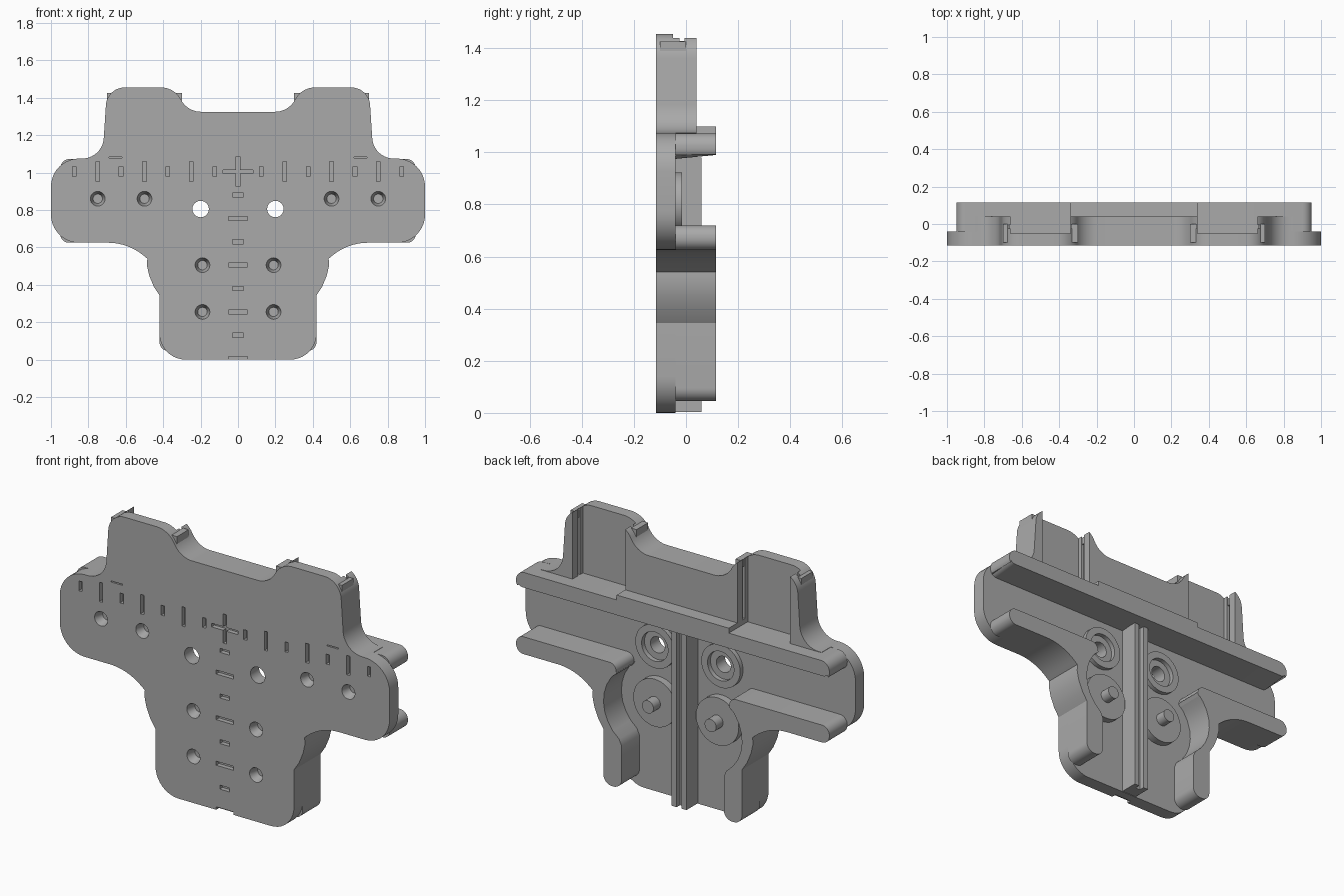
import bpy, bmesh, math
from mathutils import Vector, Matrix

cube = bpy.data.objects.get("Cube")
if cube:
    bpy.data.objects.remove(cube, do_unlink=True)

grey = bpy.data.materials.new("matte_grey")
grey.use_nodes = True
grey.diffuse_color = (0.4, 0.4, 0.4, 1)
grey.node_tree.nodes["Principled BSDF"].inputs["Base Color"].default_value = (0.4, 0.4, 0.4, 1)

FRONT, FACE, UPPER, BACK = -0.115, -0.04, 0.04, 0.115


def rounded(corners):
    """Turn (x, z, radius) corners into points with arcs."""
    out = []
    n = len(corners)
    for i, (x, z, r) in enumerate(corners):
        p = Vector((x, z))
        if r == 0:
            out.append(p)
            continue
        u = (Vector(corners[i - 1][:2]) - p).normalized()
        v = (Vector(corners[(i + 1) % n][:2]) - p).normalized()
        half = u.angle(v) / 2
        c = p + (u + v).normalized() * r / math.sin(half)
        a = p + u * r / math.tan(half) - c
        turn = a.angle_signed(p + v * r / math.tan(half) - c)
        for k in range(11):
            t = -turn * k / 10
            out.append(c + Vector((a.x * math.cos(t) - a.y * math.sin(t),
                                   a.x * math.sin(t) + a.y * math.cos(t))))
    return out


def mirrored(half):
    """Close a right-hand half outline across x = 0."""
    return half + [(-x, z, r) for x, z, r in reversed(half)]


def prism(bm, pts, y0, y1):
    f = bm.faces.new([bm.verts.new((p[0], y0, p[1])) for p in pts])
    ext = bmesh.ops.extrude_face_region(bm, geom=[f])["geom"]
    for v in ext:
        if isinstance(v, bmesh.types.BMVert):
            v.co.y = y1


def box(bm, x0, x1, y0, y1, z0, z1):
    prism(bm, [(x0, z0), (x1, z0), (x1, z1), (x0, z1)], y0, y1)


def disc(bm, x, z, r0, r1, y0, y1):
    m = Matrix.Translation((x, (y0 + y1) / 2, z)) @ Matrix.Rotation(-math.pi / 2, 4, 'X')
    bmesh.ops.create_cone(bm, cap_ends=True, segments=40, radius1=r0, radius2=r1,
                          depth=y1 - y0, matrix=m)


def finish(bm, name):
    bmesh.ops.recalc_face_normals(bm, faces=bm.faces[:])
    me = bpy.data.meshes.new(name)
    bm.to_mesh(me)
    bm.free()
    me.materials.append(grey)
    ob = bpy.data.objects.new(name, me)
    bpy.context.collection.objects.link(ob)
    return ob


def cut(ob, cutter):
    mod = ob.modifiers.new("cut", 'BOOLEAN')
    mod.operation, mod.solver, mod.object = 'DIFFERENCE', 'EXACT', cutter
    mod.use_self = True
    bpy.context.view_layer.update()
    me = bpy.data.meshes.new_from_object(ob.evaluated_get(bpy.context.evaluated_depsgraph_get()))
    ob.modifiers.clear()
    ob.data = me


# Shared upper edge of the outline, from the wing to the middle
crown = [(0.725, 1.075, 0.115), (0.70, 1.455, 0.1), (0.34, 1.455, 0.12), (0.27, 1.325, 0.12)]
# Shared lower edge, from the leg to the wing
hip = [(0.42, 0.345, 0), (0.45, 0.39, 0), (0.475, 0.45, 0), (0.486, 0.50, 0),
       (0.485, 0.54, 0), (0.59, 0.625, 0.3)]

# Front plate
bm = bmesh.new()
prism(bm, rounded(mirrored([(0.42, 0, 0.14)] + hip + [(1, 0.625, 0.15), (1, 1.075, 0.15)] + crown)),
      FRONT, FACE)
plate = finish(bm, "front_plate")

# Thicker upper panel
bm = bmesh.new()
prism(bm, rounded(mirrored([(0.85, 1.0, 0), (0.85, 1.075, 0)] + crown)), FACE, UPPER)
panel = finish(bm, "upper_panel")

# Two clip channels in the upper back
bm = bmesh.new()
for s in (-1, 1):
    box(bm, s * 0.34, s * 0.66, -0.05, 0.2, 1.072, 1.6)
    box(bm, s * 0.325, s * 0.675, -0.025, -0.005, 1.072, 1.6)
channels = finish(bm, "channel_cutter")
channels.hide_render = True

# Ruler marks, screw holes and through holes in the front
bm = bmesh.new()
DEEP = FRONT + 0.025
box(bm, -0.01, 0.01, -0.2, DEEP, 0.925, 1.085)
box(bm, -0.08, 0.08, -0.2, DEEP, 0.995, 1.015)
for s in (-1, 1):
    for i in range(1, 8):
        x = s * i * 0.125
        h = 0.027 if i % 2 else 0.053
        box(bm, x - 0.01, x + 0.01, -0.2, DEEP, 1.005 - h, 1.005 + h)
    box(bm, s * 0.62, s * 0.69, -0.2, DEEP, 1.078, 1.084)
    for x, z in ((0.75, 0.86), (0.5, 0.86), (0.19, 0.505), (0.19, 0.255)):
        disc(bm, s * x, z, 0.04, 0.025, FRONT - 0.002, FRONT + 0.05)
    disc(bm, s * 0.2, 0.805, 0.044, 0.044, -0.2, 0.1)
for i in range(1, 9):
    z = 1.005 - i * 0.125
    w = 0.03 if i % 2 else 0.052
    box(bm, -w, w, -0.2, DEEP, z - 0.011, z + 0.011)
marks = finish(bm, "marks_cutter")
marks.hide_render = True

cut(plate, channels)
cut(panel, channels)
cut(plate, marks)

# Horizontal rail across the back, with a raised middle and sloped underside
bm = bmesh.new()
prism(bm, rounded(mirrored([(0.95, 0.975, 0.04), (0.95, 1.073, 0.05),
                            (0.34, 1.073, 0), (0.34, 1.1, 0)])), FACE, BACK)
for v in bm.verts:
    if v.co.y > 0 and v.co.z < 0.99:
        v.co.z += 0.015
rail = finish(bm, "back_rail")

# Side walls that follow the wing, hip and leg
wall = [(0.42, 0.045, 0.05)] + hip + [(0.95, 0.625, 0.045), (0.95, 0.72, 0.045), (0.31, 0.72, 0.04)]
for i in range(9):
    a = math.radians(50 - i * 13)
    wall.append((0.19 + 0.23 * math.cos(a), 0.5 + 0.23 * math.sin(a), 0))
wall += [(0.31, 0.28, 0), (0.31, 0.045, 0.05)]
walls = []
for s, name in ((1, "left_wall"), (-1, "right_wall")):
    bm = bmesh.new()
    prism(bm, [(s * p.x, p.y) for p in rounded(wall)], FACE, BACK)
    walls.append(finish(bm, name))

# Grooved centre rib
bm = bmesh.new()
box(bm, -0.015, 0.015, FACE, 0.03, 0.003, 0.98)
for s in (-1, 1):
    box(bm, s * 0.015, s * 0.045, FACE, 0.06, 0.003, 0.98)
rib = finish(bm, "centre_rib")

# Round bosses with pins, and hollow rings around the through holes
bm = bmesh.new()
ring_bm = bmesh.new()
bore = bmesh.new()
for s in (-1, 1):
    disc(bm, s * 0.19, 0.505, 0.13, 0.13, FACE, 0.0)
    disc(bm, s * 0.19, 0.505, 0.035, 0.035, 0.0, 0.06)
    disc(ring_bm, s * 0.2, 0.805, 0.118, 0.118, FACE, -0.015)
    disc(bore, s * 0.2, 0.805, 0.08, 0.08, -0.1, 0.1)
bosses = finish(bm, "pin_bosses")
rings = finish(ring_bm, "hole_rings")
bore_cutter = finish(bore, "bore_cutter")
cut(rings, bore_cutter)

# Small clips at the tops of the channels
bm = bmesh.new()
for s in (-1, 1):
    for a, b in ((0.30, 0.335), (0.665, 0.70)):
        box(bm, s * a, s * b, -0.1, 0.0, 1.385, 1.425)
clips = finish(bm, "channel_clips")

for c in (channels, marks, bore_cutter):
    bpy.data.objects.remove(c, do_unlink=True)

# Smooth the curved walls, keep edges sharp
bpy.ops.object.select_all(action='DESELECT')
for ob in [plate, panel, rail, rib, bosses, rings, clips] + walls:
    ob.select_set(True)
bpy.context.view_layer.objects.active = plate
bpy.ops.object.shade_smooth_by_angle(angle=math.radians(30))
